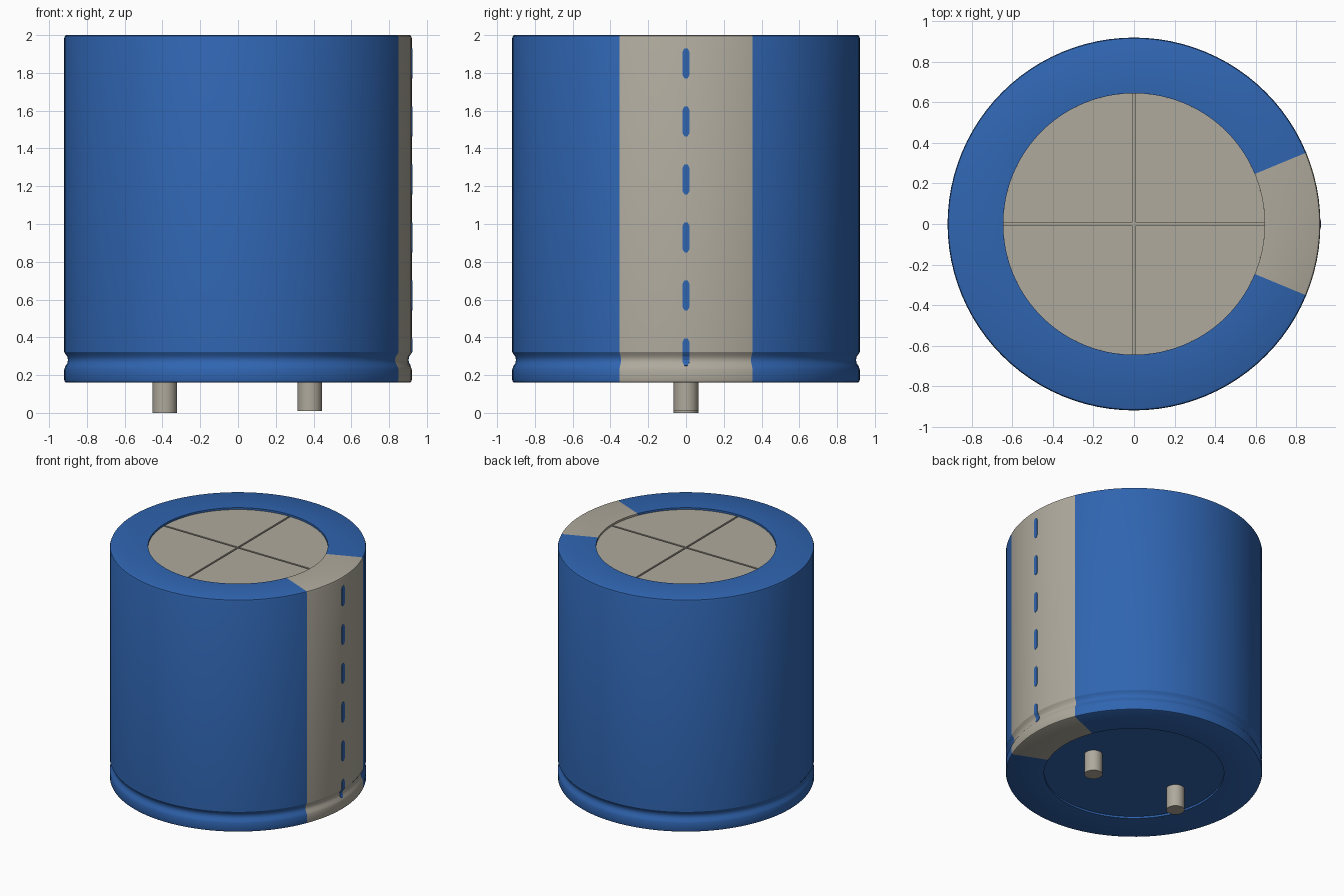
import bpy, bmesh, math
from mathutils import Vector

old = bpy.data.objects.get("Cube")
if old:
    bpy.data.objects.remove(old, do_unlink=True)


def material(name, rgb):
    m = bpy.data.materials.new(name)
    m.use_nodes = True
    m.diffuse_color = (*rgb, 1)
    bsdf = m.node_tree.nodes["Principled BSDF"]
    bsdf.inputs["Base Color"].default_value = (*rgb, 1)
    bsdf.inputs["Roughness"].default_value = 0.5
    return m


BLUE = material("blue_sleeve", (0.029, 0.130, 0.440))
GREY = material("warm_grey", (0.430, 0.400, 0.335))

SEGS = 96               # 3.75 degrees each, so the stripe edge falls on a segment
STRIPE = math.radians(22.5)
R, R_IN = 0.92, 0.645   # sleeve radius and radius of the end openings


def finish(bm, name, mats, smooth=True):
    bmesh.ops.recalc_face_normals(bm, faces=bm.faces)
    me = bpy.data.meshes.new(name)
    bm.to_mesh(me)
    bm.free()
    for m in mats:
        me.materials.append(m)
    ob = bpy.data.objects.new(name, me)
    bpy.context.collection.objects.link(ob)
    if smooth:
        bpy.ops.object.select_all(action='DESELECT')
        ob.select_set(True)
        bpy.context.view_layer.objects.active = ob
        bpy.ops.object.shade_smooth_by_angle(angle=math.radians(30))
    return ob


def cylinder(name, r, z0, z1, mat, x=0.0, segs=SEGS):
    bm = bmesh.new()
    bmesh.ops.create_cone(bm, cap_ends=True, segments=segs, radius1=r, radius2=r, depth=z1 - z0)
    bmesh.ops.translate(bm, verts=bm.verts, vec=(x, 0, (z0 + z1) / 2))
    return finish(bm, name, [mat])


# Sleeve: lathed outer wall with the crimped groove and rolled-over ends
WALL = [(0.908, 0.16), (0.916, 0.164), (R, 0.175), (R, 0.23), (0.914, 0.247),
        (0.904, 0.262), (0.9, 0.28), (0.904, 0.298), (0.914, 0.312), (R, 0.322),
        (R, 1.985), (0.916, 1.996), (0.908, 2.0)]
profile = [(R_IN, 0.18), (R_IN, 0.16)] + WALL + [(R_IN, 2.0), (R_IN, 1.975)]
bm = bmesh.new()
rings = []
for i in range(SEGS):
    a = math.tau * i / SEGS
    rings.append([bm.verts.new((r * math.cos(a), r * math.sin(a), z)) for r, z in profile])
for i in range(SEGS):
    a, b = rings[i], rings[(i + 1) % SEGS]
    mid = math.tau * (i + 0.5) / SEGS
    in_stripe = min(mid, math.tau - mid) < STRIPE
    for j in range(len(profile) - 1):
        f = bm.faces.new((a[j], b[j], b[j + 1], a[j + 1]))
        f.material_index = 1 if in_stripe else 0
finish(bm, "sleeve", [BLUE, GREY])

# Recessed bottom seal and the can top under the score lines
cylinder("bottom_seal", R_IN, 0.175, 0.22, BLUE)
cylinder("can_top_base", R_IN, 1.93, 1.973, GREY)

# Can top: four quadrants separated by the cross-shaped score lines
GAP, TOP = 0.007, 1.985
bm = bmesh.new()
for q in range(4):
    a0 = math.asin(GAP / R_IN)
    a1 = math.pi / 2 - a0
    pts = [(GAP, GAP)]
    for k in range(25):
        a = a0 + (a1 - a0) * k / 24
        pts.append((R_IN * math.cos(a), R_IN * math.sin(a)))
    turn = q * math.pi / 2
    c, s = math.cos(turn), math.sin(turn)
    face = bm.faces.new([bm.verts.new((x * c - y * s, x * s + y * c, TOP)) for x, y in pts])
    ext = bmesh.ops.extrude_face_region(bm, geom=[face], use_keep_orig=True)
    moved = [v for v in ext["geom"] if isinstance(v, bmesh.types.BMVert)]
    bmesh.ops.translate(bm, verts=moved, vec=(0, 0, -0.012))
finish(bm, "can_top_quadrants", [GREY], smooth=False)


def wall_radius(z):
    for (r0, z0), (r1, z1) in zip(WALL, WALL[1:]):
        if z0 <= z <= z1:
            return r0 + (r1 - r0) * (z - z0) / (z1 - z0)
    return R


# Dashes down the stripe: thin plates that follow the wall through the groove
HALF, TIP = 0.018, 0.018
for n, (z0, z1) in enumerate([(1.77 - 0.307 * k, 1.93 - 0.307 * k) for k in range(6)]):
    z0 = max(z0, 0.25)
    rows = [(z0, HALF * 0.45), (z0 + TIP, HALF)]
    rows += [(z, HALF) for _, z in WALL if z0 + TIP < z < z1 - TIP]
    rows += [(z1 - TIP, HALF), (z1, HALF * 0.45)]
    bm = bmesh.new()
    pairs = []
    for z, w in rows:
        x = wall_radius(z) + 0.0025
        pairs.append([bm.verts.new((x, -w, z)), bm.verts.new((x, w, z))])
    for (a, b), (d, c) in zip(pairs, pairs[1:]):
        bm.faces.new((a, b, c, d))
    if sum((f.normal.x for f in bm.faces), 0.0) < 0:
        bmesh.ops.reverse_faces(bm, faces=bm.faces)
    me_ob = finish(bm, f"stripe_dash_{n + 1}", [BLUE], smooth=False)
    if me_ob.data.polygons[0].normal.x < 0:
        me_ob.data.flip_normals()
    mod = me_ob.modifiers.new("thickness", 'SOLIDIFY')
    mod.thickness = 0.005
    mod.offset = -1

# Terminal pins
cylinder("left_pin", 0.065, 0.01, 0.2, GREY, x=0.38, segs=32)
cylinder("right_pin", 0.065, 0.0, 0.2, GREY, x=-0.388, segs=32)
